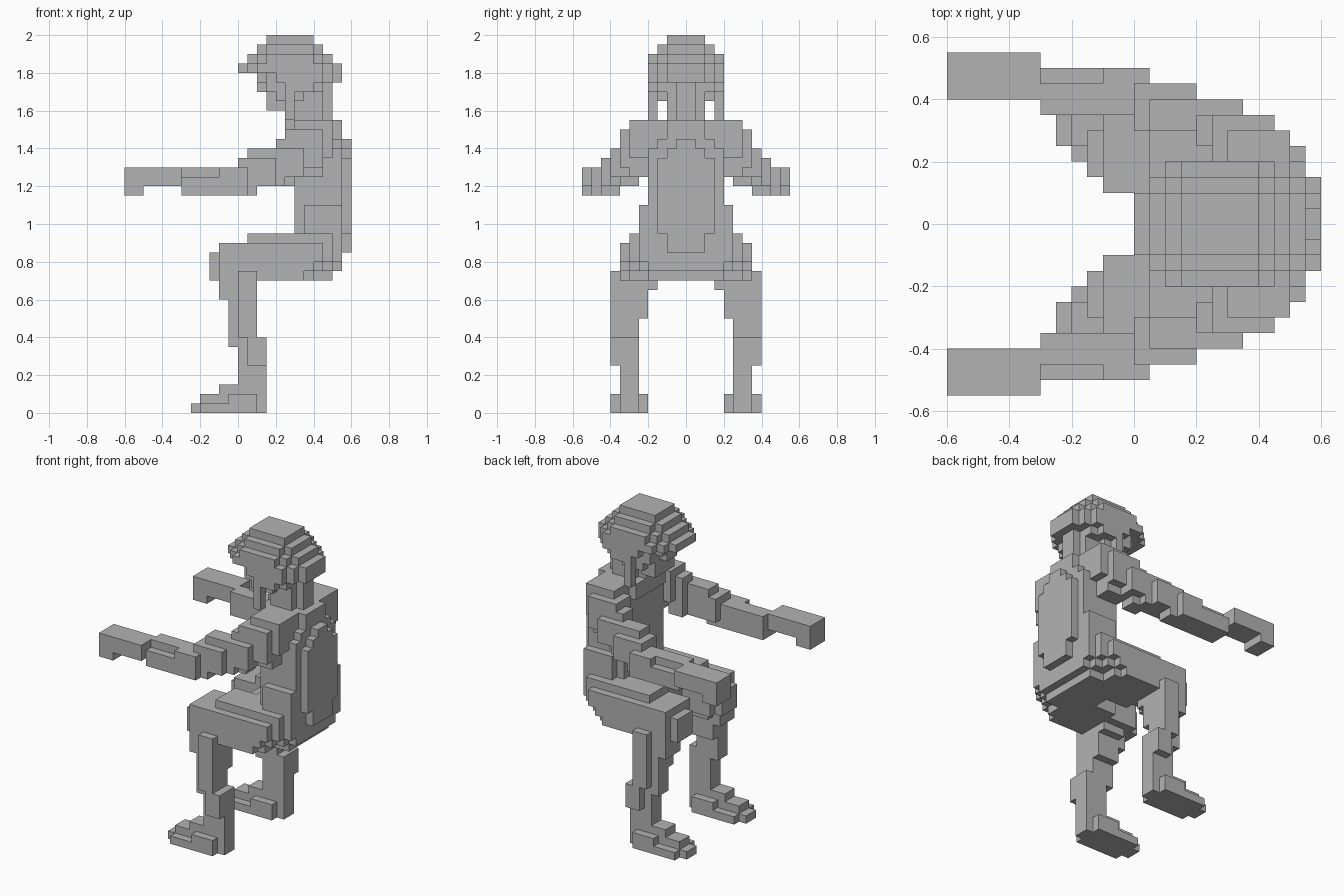
import bpy
import bmesh

CELL = 0.05

cube = bpy.data.objects.get("Cube")
if cube:
    bpy.data.objects.remove(cube, do_unlink=True)

grey = bpy.data.materials.new("plain_grey")
grey.use_nodes = True
colour = (0.45, 0.45, 0.45, 1)
grey.diffuse_color = colour
grey.node_tree.nodes["Principled BSDF"].inputs["Base Color"].default_value = colour


def box(x, y, z):
    """Grid cells filled by one block."""
    return {(i, j, k) for i in range(*x) for j in range(*y) for k in range(*z)}


def tier(x, widest, z, steps=3):
    """Block with stepped corners, as half of a rounded layer."""
    filled = set()
    for s in range(steps):
        filled |= box((x[0] + s, x[1] - s), (0, widest - steps + 1 + s), z)
    return filled


def mirrored(cells):
    return {(i, -1 - j, k) for i, j, k in cells}


def build(name, cells):
    """Skin the outside of the filled cells and merge its flat areas."""
    bm = bmesh.new()
    for cell in cells:
        for axis in range(3):
            for side in (0, 1):
                neighbour = list(cell)
                neighbour[axis] += 2 * side - 1
                if tuple(neighbour) in cells:
                    continue
                u, v = (axis + 1) % 3, (axis + 2) % 3
                ring = []
                for a, b in ((0, 0), (1, 0), (1, 1), (0, 1)):
                    corner = list(cell)
                    corner[axis] += side
                    corner[u] += a
                    corner[v] += b
                    ring.append(bm.verts.new([c * CELL for c in corner]))
                bm.faces.new(ring if side else ring[::-1])
    bmesh.ops.remove_doubles(bm, verts=bm.verts, dist=CELL / 10)
    bmesh.ops.dissolve_limit(bm, angle_limit=0.01, verts=bm.verts, edges=bm.edges)
    mesh = bpy.data.meshes.new(name)
    bm.to_mesh(mesh)
    bm.free()
    mesh.materials.append(grey)
    bpy.context.collection.objects.link(bpy.data.objects.new(name, mesh))


def build_whole(name, half):
    build(name, half | mirrored(half))


def build_pair(name, half):
    build("back_" + name, half)
    build("front_" + name, mirrored(half))


# Domed cap with its brim
cap = tier(x=(3, 8), widest=2, z=(39, 40), steps=1)
cap |= tier(x=(2, 9), widest=3, z=(38, 39), steps=2)
cap |= tier(x=(1, 10), widest=4, z=(37, 38))
cap |= tier(x=(0, 11), widest=4, z=(36, 37))
cap |= tier(x=(2, 11), widest=4, z=(35, 36))
build_whole("cap", cap)

# Face with nose and chin
face = box(x=(2, 10), y=(0, 1), z=(34, 35))
face |= box(x=(3, 9), y=(0, 3), z=(34, 35))
face |= box(x=(5, 8), y=(0, 4), z=(34, 35))
face |= box(x=(3, 9), y=(0, 2), z=(33, 34))
face |= box(x=(4, 7), y=(0, 3), z=(33, 34))
face |= box(x=(3, 5), y=(0, 2), z=(32, 33))
build_whole("face", face)

# Straps hanging from the cap
build_pair("strap", box(x=(5, 6), y=(3, 4), z=(31, 35)))

# Neck
build_whole("neck", tier(x=(5, 10), widest=2, z=(29, 35), steps=2))

# Torso, shoulders and waist
torso = box(x=(6, 11), y=(0, 4), z=(18, 28))
torso |= box(x=(6, 10), y=(0, 5), z=(28, 31))
torso |= box(x=(5, 6), y=(0, 3), z=(29, 31))
torso |= box(x=(10, 11), y=(0, 3), z=(28, 29))
torso |= box(x=(10, 11), y=(0, 2), z=(29, 31))
torso |= box(x=(7, 11), y=(0, 5), z=(18, 22))
build_whole("torso", torso)

# Raised panel on the back
panel = box(x=(11, 12), y=(0, 3), z=(19, 27))
panel |= box(x=(11, 12), y=(0, 2), z=(17, 28))
panel |= box(x=(11, 12), y=(0, 1), z=(28, 29))
build_whole("back_panel", panel)

# Seat, rounded at the rear
seat = box(x=(2, 10), y=(0, 4), z=(14, 15))
seat |= box(x=(2, 8), y=(0, 6), z=(14, 15))
for rear, width in ((8, 7), (9, 6), (10, 5), (11, 4)):
    seat |= box(x=(2, rear), y=(0, width), z=(15, 16))
for rear, width in ((9, 7), (10, 6), (11, 5)):
    seat |= box(x=(2, rear), y=(0, width), z=(16, 18))
seat |= box(x=(1, 10), y=(2, 6), z=(18, 19))
seat |= box(x=(4, 11), y=(0, 5), z=(18, 19))
seat -= box(x=(2, 5), y=(0, 1), z=(14, 16))
build_whole("seat", seat)

# Thighs
thigh = box(x=(-3, 3), y=(3, 6), z=(14, 17))
thigh |= box(x=(-2, 3), y=(2, 6), z=(14, 18))
thigh |= box(x=(-2, 7), y=(5, 7), z=(14, 18))
build_pair("thigh", thigh)

# Knees, shins and calves
leg = box(x=(-2, 0), y=(4, 7), z=(12, 15))
leg |= box(x=(-1, 2), y=(3, 7), z=(13, 15))
leg |= box(x=(0, 2), y=(5, 8), z=(8, 15))
leg |= box(x=(-1, 2), y=(4, 7), z=(10, 13))
leg |= box(x=(-1, 0), y=(5, 7), z=(7, 10))
leg |= box(x=(1, 3), y=(5, 8), z=(5, 8))
leg |= box(x=(0, 3), y=(5, 7), z=(0, 8))
build_pair("lower_leg", leg)

# Feet
foot = box(x=(-5, 3), y=(5, 7), z=(0, 1))
foot |= box(x=(-4, 2), y=(4, 8), z=(0, 1))
foot |= box(x=(-4, 3), y=(5, 7), z=(1, 2))
foot |= box(x=(-1, 2), y=(4, 8), z=(1, 2))
foot |= box(x=(-2, 3), y=(5, 7), z=(2, 3))
build_pair("foot", foot)

# Upper arms, stepping out and down from the shoulders
arm = box(x=(6, 10), y=(3, 6), z=(27, 31))
arm |= box(x=(6, 9), y=(4, 6), z=(25, 27))
arm |= box(x=(5, 9), y=(4, 7), z=(26, 30))
arm |= box(x=(4, 7), y=(5, 8), z=(25, 28))
arm |= box(x=(4, 6), y=(5, 7), z=(24, 29))
arm |= box(x=(1, 5), y=(6, 8), z=(24, 28))
arm |= box(x=(0, 4), y=(6, 9), z=(24, 27))
build_pair("upper_arm", arm)

# Forearms
forearm = box(x=(-6, 2), y=(7, 9), z=(23, 26))
forearm |= box(x=(-6, -2), y=(9, 10), z=(23, 25))
forearm |= box(x=(-2, 1), y=(7, 10), z=(23, 26))
build_pair("forearm", forearm)

# Hands with bent fingertips
hand = box(x=(-12, -6), y=(8, 11), z=(24, 26))
hand |= box(x=(-12, -10), y=(8, 11), z=(23, 24))
build_pair("hand", hand)
